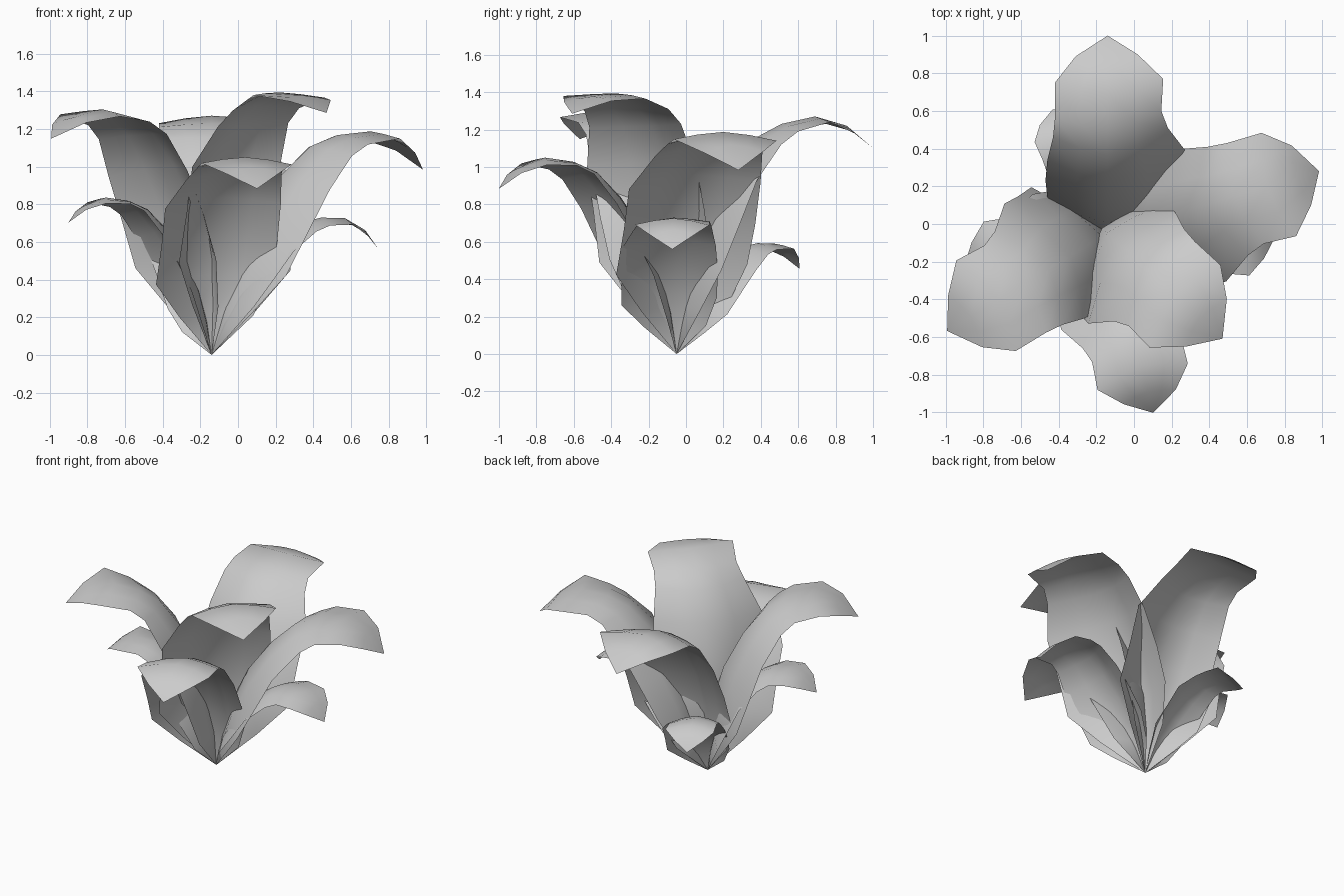
import bpy, bmesh
from math import radians
from mathutils import Matrix, Vector

if "Cube" in bpy.data.objects:
    bpy.data.objects.remove(bpy.data.objects["Cube"])

# Leaf rows as (reach, half width, height): left edge, midrib, right edge
ROWS = [
    ((0.11, 0.23, 0.25), (0.015, 0, 0.26), (0.13, -0.24, 0.24)),
    ((0.19, 0.32, 0.50), (0.055, 0, 0.50), (0.24, -0.42, 0.45)),
    ((0.28, 0.33, 0.72), (0.14, 0, 0.75), (0.34, -0.415, 0.70)),
    ((0.39, 0.32, 0.96), (0.28, 0, 0.99), (0.43, -0.42, 0.93)),
    ((0.51, 0.29, 1.15), (0.42, 0, 1.155), (0.56, -0.32, 1.12)),
    ((0.61, 0.28, 1.21), (0.56, 0, 1.23), (0.65, -0.285, 1.19)),
    ((0.80, 0.28, 1.23), (0.74, 0, 1.27), (0.82, -0.295, 1.24)),
    ((0.94, 0.17, 1.19), (0.91, 0, 1.22), (0.95, -0.16, 1.18)),
]
TIP = (1.05, 0, 1.10)
ROOT = Vector((-0.14, -0.05, 0))


def row_points(left, mid, right):
    """Five points across the leaf, gently curved from the midrib to each edge."""
    left, mid, right = Vector(left), Vector(mid), Vector(right)

    def halfway(edge):
        p = mid.lerp(edge, 0.35)
        p.y = edge.y * 0.5
        return p
    return right, halfway(right), mid, halfway(left), left


def leaf(name, azimuth, scale, droop):
    """One curling leaf pointing along azimuth, leaned outward by droop degrees."""
    bm = bmesh.new()
    base, tip = bm.verts.new((0, 0, 0)), bm.verts.new(TIP)
    grid = [[bm.verts.new(p) for p in row_points(*row)] for row in ROWS]
    for i in range(4):
        bm.faces.new((base, grid[0][i + 1], grid[0][i]))
        bm.faces.new((grid[-1][i], grid[-1][i + 1], tip))
        for a, b in zip(grid, grid[1:]):
            bm.faces.new((a[i], a[i + 1], b[i + 1], b[i]))
    bmesh.ops.recalc_face_normals(bm, faces=bm.faces)
    bm.transform(Matrix.Translation(ROOT) @ Matrix.Rotation(radians(azimuth), 4, 'Z')
                 @ Matrix.Rotation(radians(droop), 4, 'Y') @ Matrix.Scale(scale, 4))
    for f in bm.faces:
        f.smooth = True
    mesh = bpy.data.meshes.new(name)
    bm.to_mesh(mesh)
    bm.free()
    bpy.context.collection.objects.link(bpy.data.objects.new(name, mesh))


# Large upper leaves
leaf("large_leaf_back", 90, 1.0, 0)
leaf("large_leaf_right", 16.4, 1.005, 6.3)
leaf("large_leaf_left", 211.3, 1.0, -2.7)
leaf("large_leaf_front_right", -42.5, 1.005, -10.9)
# Medium front leaf
leaf("medium_leaf_front", -75.8, 0.868, 4.4)
# Small lower leaves
leaf("small_leaf_left", 192.5, 0.69, 4.3)
leaf("small_leaf_right", -1.5, 0.69, 14.1)
leaf("small_leaf_back_left", 114, 0.56, 14)
